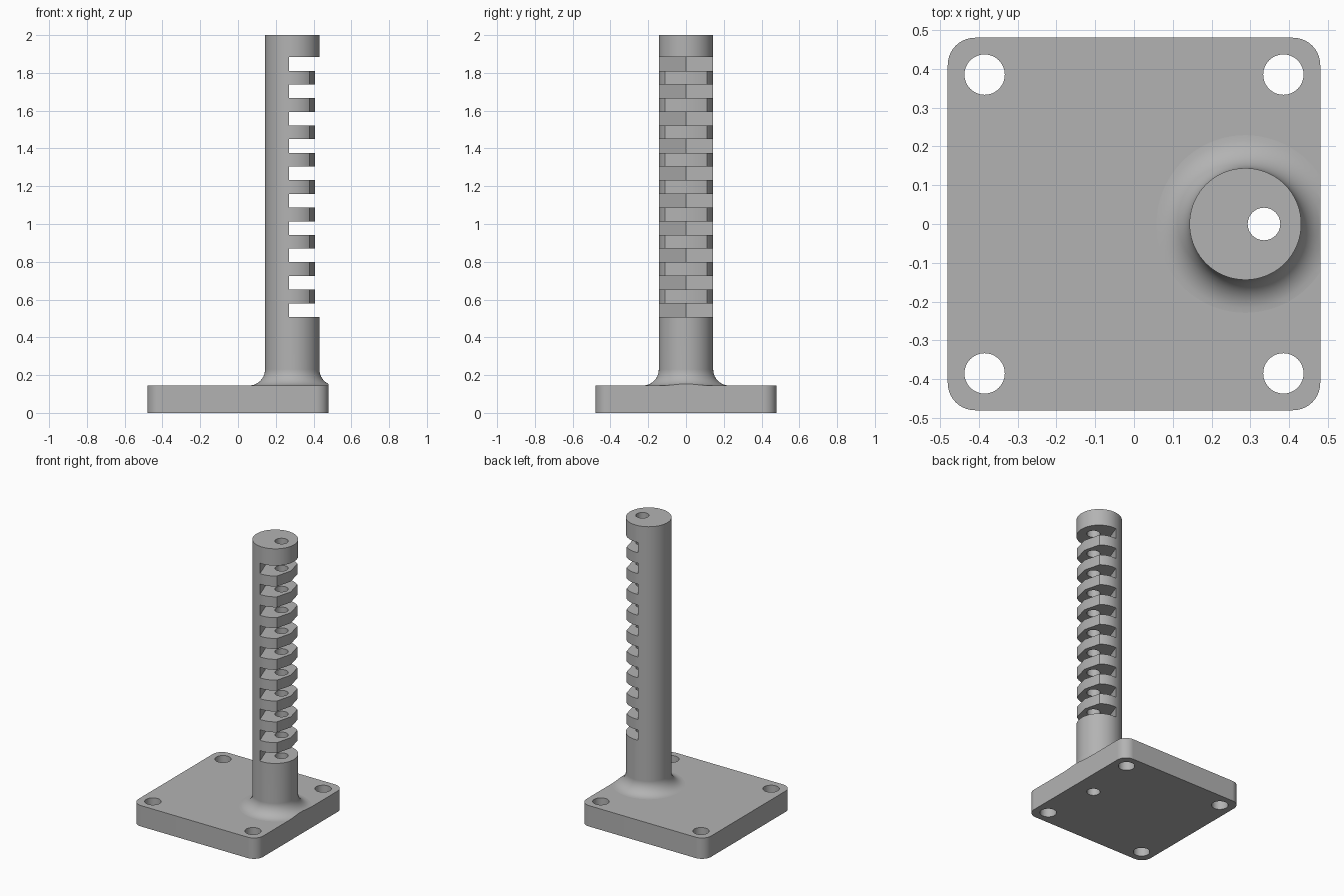
import bpy, bmesh, math

start_cube = bpy.data.objects.get("Cube")
if start_cube:
    bpy.data.objects.remove(start_cube, do_unlink=True)

HALF, PLATE_H, CORNER = 0.48, 0.145, 0.07
POST_X, POST_R, FILLET = 0.287, 0.144, 0.085
BORE_X, BORE_R = 0.335, 0.042
SLOT_START, SLOT_H, PITCH, SLOTS = 0.508, 0.072, 0.1448, 10

grey = bpy.data.materials.new("light_grey")
grey.use_nodes = True
colour = (0.45, 0.45, 0.45, 1)
grey.diffuse_color = colour
grey.node_tree.nodes["Principled BSDF"].inputs["Base Color"].default_value = colour


def make(name, bm):
    bmesh.ops.recalc_face_normals(bm, faces=bm.faces)
    mesh = bpy.data.meshes.new(name)
    bm.to_mesh(mesh)
    bm.free()
    mesh.materials.append(grey)
    obj = bpy.data.objects.new(name, mesh)
    bpy.context.collection.objects.link(obj)
    return obj


def prism(name, outline, z0, z1):
    bm = bmesh.new()
    face = bm.faces.new([bm.verts.new((x, y, z0)) for x, y in outline])
    top = bmesh.ops.extrude_face_region(bm, geom=[face])["geom"]
    bmesh.ops.translate(bm, vec=(0, 0, z1 - z0),
                        verts=[v for v in top if isinstance(v, bmesh.types.BMVert)])
    return make(name, bm)


def arc(cx, cy, r, a0, a1, n):
    return [(cx + r * math.cos(math.radians(a0 + (a1 - a0) * i / n)),
             cy + r * math.sin(math.radians(a0 + (a1 - a0) * i / n))) for i in range(n + 1)]


def cylinder(x, y, r, z0, z1, n=48):
    return prism("cutter", arc(x, y, r, 0, 360, n)[:-1], z0, z1)


def activate(obj):
    bpy.ops.object.select_all(action='DESELECT')
    obj.select_set(True)
    bpy.context.view_layer.objects.active = obj


def boolean(obj, cutter, operation='DIFFERENCE'):
    activate(obj)
    mod = obj.modifiers.new("cut", 'BOOLEAN')
    mod.operation, mod.solver, mod.object = operation, 'EXACT', cutter
    bpy.ops.object.modifier_apply(modifier=mod.name)
    bpy.data.objects.remove(cutter, do_unlink=True)


def finish(obj):
    activate(obj)
    bpy.ops.object.shade_smooth_by_angle(angle=math.radians(30))
    mod = obj.modifiers.new("weighted", 'WEIGHTED_NORMAL')
    mod.keep_sharp = True


# Rounded square outline
k = HALF - CORNER
outline = []
for i, (sx, sy) in enumerate([(1, 1), (-1, 1), (-1, -1), (1, -1)]):
    outline += arc(sx * k, sy * k, CORNER, 90 * i, 90 * i + 90, 10)

# Base plate with four mounting holes and the bore
plate = prism("base_plate", outline, 0, PLATE_H)
for sx in (-1, 1):
    for sy in (-1, 1):
        boolean(plate, cylinder(sx * 0.385, sy * 0.385, 0.052, -0.1, 0.3))
boolean(plate, cylinder(BORE_X, 0, BORE_R, -0.1, 0.3))
finish(plate)

# Round post, turned from a profile with a flared foot
foot = arc(POST_R + FILLET, PLATE_H + FILLET, FILLET, 270, 180, 10)
profile = [(0, PLATE_H)] + foot + [(POST_R, 2), (0, 2)]
bm = bmesh.new()
verts = [bm.verts.new((r, 0, z)) for r, z in profile]
edges = [bm.edges.new(pair) for pair in zip(verts, verts[1:])]
bmesh.ops.spin(bm, geom=verts + edges, cent=(0, 0, 0), axis=(0, 0, 1),
               angle=math.tau, steps=72, use_duplicate=False)
bmesh.ops.remove_doubles(bm, verts=bm.verts, dist=1e-5)
bmesh.ops.translate(bm, verts=bm.verts, vec=(POST_X, 0, 0))
post = make("slotted_post", bm)

# Trim the foot flush with the plate edge
boolean(post, prism("cutter", outline, -0.1, 2.2), 'INTERSECT')

# Shave the teeth to a shallow point
slot_end = SLOT_START + (SLOTS - 1) * PITCH + SLOT_H
tip, side = 0.407, 0.355
boolean(post, prism("cutter", [(tip, 0), (side, 0.2), (0.6, 0.2), (0.6, -0.2), (side, -0.2)],
                    SLOT_START + SLOT_H / 2, slot_end - SLOT_H / 2))

# Row of slots with a V-shaped back wall
slope = math.tan(math.radians(20))
mouth = 0.27 + slope * (0.2 - POST_R)
root = 0.27 - slope * POST_R
vee = [(root, 0), (mouth, -0.2), (0.6, -0.2), (0.6, 0.2), (mouth, 0.2)]
for i in range(SLOTS):
    z = SLOT_START + i * PITCH
    boolean(post, prism("cutter", vee, z, z + SLOT_H))

# Bore through the full height
boolean(post, cylinder(BORE_X, 0, BORE_R, 0, 2.2))
finish(post)
